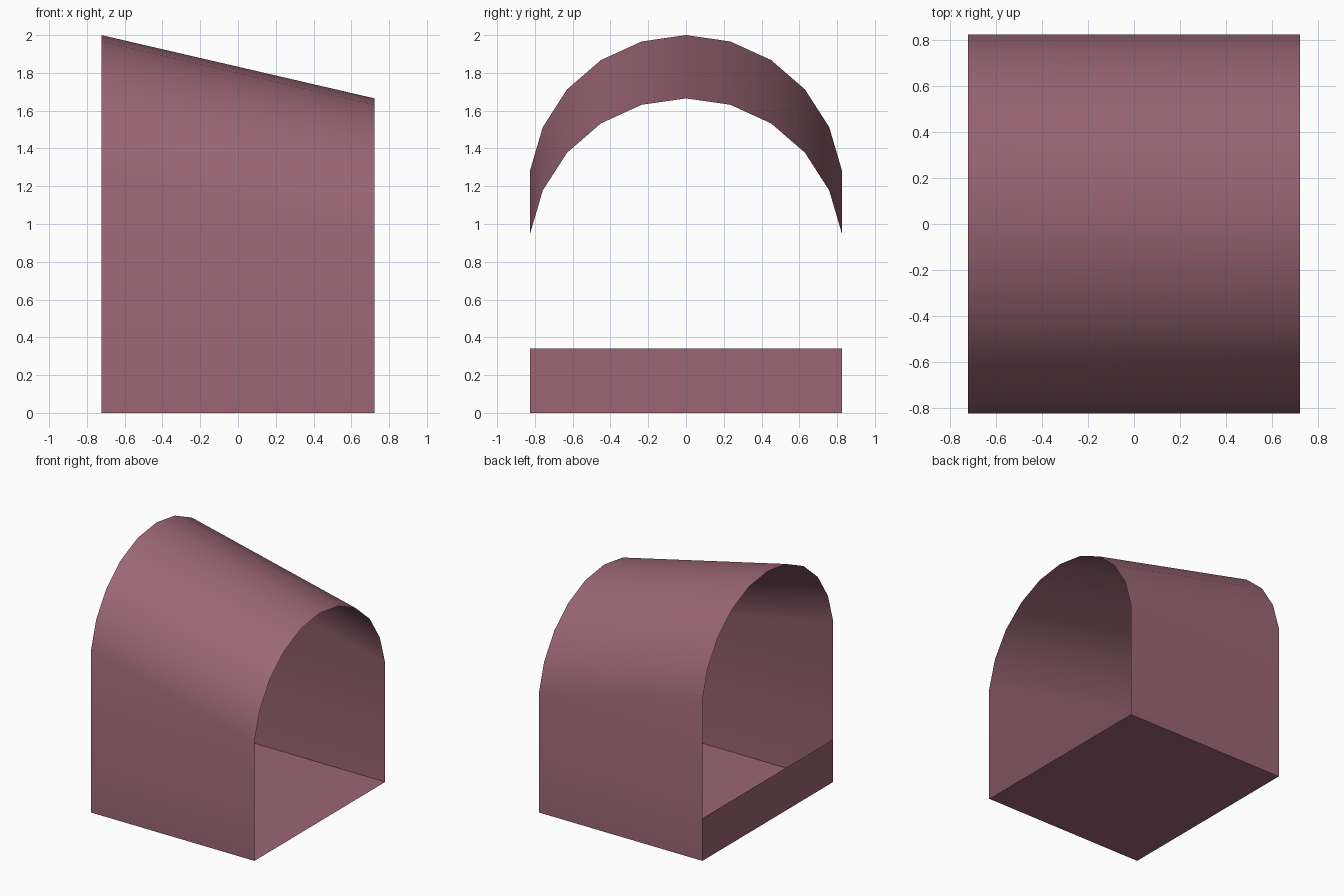
import bpy
from math import sin, cos, pi

if "Cube" in bpy.data.objects:
    bpy.data.objects.remove(bpy.data.objects["Cube"], do_unlink=True)

HALF_X = 0.723      # half length of the tunnel
RADIUS = 0.8335     # arch radius
CENTRE_Z = 1.1665   # arch centre at the tall end
DROP = 0.335        # how far the roof falls towards the short end
STEP = pi / 11
HALF_Y = RADIUS * sin(5 * STEP)
BOARD_Z = 0.34

rose = bpy.data.materials.new("dusty_rose")
rose.use_nodes = True
colour = (0.328, 0.133, 0.178, 1)
rose.diffuse_color = colour
rose.node_tree.nodes["Principled BSDF"].inputs["Base Color"].default_value = colour


def make_part(name, verts, faces):
    mesh = bpy.data.meshes.new(name)
    mesh.from_pydata(verts, [], faces)
    mesh.materials.append(rose)
    obj = bpy.data.objects.new(name, mesh)
    bpy.context.collection.objects.link(obj)
    return obj


# Arched shell: wall foot, arch, wall foot, swept along x with a falling roof
arch = [(RADIUS * sin(i * STEP), CENTRE_Z + RADIUS * cos(i * STEP)) for i in range(-5, 6)]
profile = [(-HALF_Y, 0)] + arch + [(HALF_Y, 0)]
n = len(profile)
tall_end = [(-HALF_X, y, z) for y, z in profile]
short_end = [(HALF_X, y, z - DROP if z else 0) for y, z in profile]
shell = make_part("arched_shell", tall_end + short_end,
                  [(i, n + i, n + i + 1, i + 1) for i in range(n - 1)])
bpy.ops.object.select_all(action="DESELECT")
shell.select_set(True)
bpy.context.view_layer.objects.active = shell
bpy.ops.object.shade_smooth_by_angle()

# Flat floor, facing down
make_part("floor", [(-HALF_X, -HALF_Y, 0), (-HALF_X, HALF_Y, 0),
                    (HALF_X, HALF_Y, 0), (HALF_X, -HALF_Y, 0)], [(0, 1, 2, 3)])

# Low board across the tall end, facing outward
make_part("end_board", [(-HALF_X, -HALF_Y, 0), (-HALF_X, -HALF_Y, BOARD_Z),
                        (-HALF_X, HALF_Y, BOARD_Z), (-HALF_X, HALF_Y, 0)], [(0, 1, 2, 3)])
